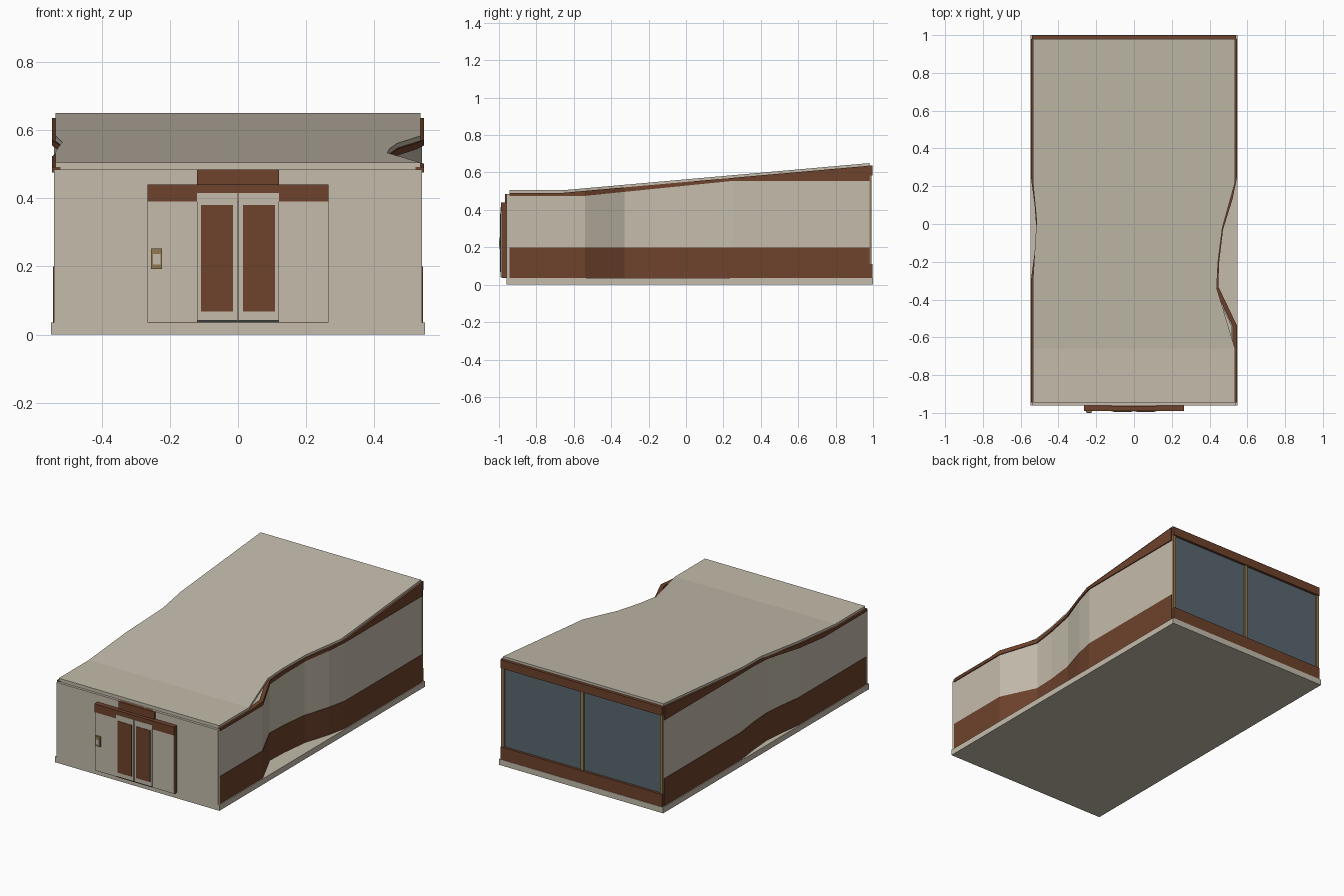
import bpy
import bmesh

if "Cube" in bpy.data.objects:
    bpy.data.objects.remove(bpy.data.objects["Cube"], do_unlink=True)


def material(name, rgb):
    m = bpy.data.materials.new(name)
    m.use_nodes = True
    m.diffuse_color = (*rgb, 1)
    bsdf = m.node_tree.nodes["Principled BSDF"]
    bsdf.inputs["Base Color"].default_value = (*rgb, 1)
    bsdf.inputs["Roughness"].default_value = 0.8
    return m


cream = material("cream", (0.55, 0.50, 0.41))
brown = material("brown", (0.156, 0.054, 0.025))
glass = material("blue grey glass", (0.098, 0.136, 0.159))
brass = material("brass", (0.29, 0.195, 0.08))
dark = material("dark grey", (0.04, 0.04, 0.04))


def loft(name, sections, mat):
    """Closed solid through a row of cross-sections."""
    bm = bmesh.new()
    rings = [[bm.verts.new(p) for p in s] for s in sections]
    n = len(rings[0])
    for a, b in zip(rings, rings[1:]):
        for i in range(n):
            j = (i + 1) % n
            bm.faces.new((a[i], a[j], b[j], b[i]))
    bm.faces.new(rings[0])
    bm.faces.new(rings[-1])
    bmesh.ops.recalc_face_normals(bm, faces=bm.faces)
    mesh = bpy.data.meshes.new(name)
    bm.to_mesh(mesh)
    bm.free()
    mesh.materials.append(mat)
    ob = bpy.data.objects.new(name, mesh)
    bpy.context.collection.objects.link(ob)
    return ob


def box(name, x, y, z, mat):
    return loft(name, [[(x[0], v, z[0]), (x[1], v, z[0]),
                        (x[1], v, z[1]), (x[0], v, z[1])] for v in y], mat)


def interp(points, v):
    """Value of a broken line at v."""
    for (a, fa), (b, fb) in zip(points, points[1:]):
        if v <= b:
            return fa + (fb - fa) * max(0, v - a) / (b - a)
    return points[-1][1]


# Plan outlines as (y, distance from the centre line)
W, FRONT, BACK = 0.54, -0.945, 0.98
left_wall = [(FRONT, W), (-0.54, W), (-0.33, 0.44), (-0.2, 0.445),
             (-0.03, 0.465), (0.13, 0.515), (0.25, W), (BACK, W)]
right_wall = [(FRONT, W), (-0.3, W), (-0.15, 0.52), (-0.04, 0.51),
              (0.1, 0.52), (0.25, W), (BACK, W)]
left_eave = [(FRONT, 0.535), (-0.66, 0.535), (-0.34, 0.438), (-0.2, 0.445),
             (-0.02, 0.468), (0.22, 0.535), (BACK, 0.535)]
right_eave = [(FRONT, 0.535), (-0.3, 0.535), (0.02, 0.516),
              (0.22, 0.535), (BACK, 0.535)]
# Heights along y
roof_line = [(FRONT, 0.505), (-0.66, 0.505), (BACK, 0.65)]
cream_line = [(FRONT, 0.475), (-0.54, 0.475), (0.25, 0.555), (BACK, 0.555)]


def wall_band(name, side, path, out, low, high, mat):
    """Strip of wall following a plan outline, between two height lines."""
    ys = sorted({p[0] for p in path + low + high})
    sections = []
    for y in ys:
        outer = interp(path, y) + out
        x0, x1 = side * (outer - 0.025), side * outer
        z0, z1 = interp(low, y), interp(high, y)
        sections.append([(x0, y, z0), (x1, y, z0), (x1, y, z1), (x0, y, z1)])
    loft(name, sections, mat)


def level(z):
    return [(FRONT, z), (BACK, z)]


# Floor slab
box("floor_slab", (-0.548, 0.548), (-0.96, 1.0), (0, 0.035), cream)

# Side walls: skirt, middle band and fascia under the roof
fascia_top = [(y, z - 0.014) for y, z in roof_line]
for side, label, path in ((1, "left", left_wall), (-1, "right", right_wall)):
    wall_band(label + "_skirt", side, path, 0.003, level(0.035), level(0.2), brown)
    wall_band(label + "_wall", side, path, 0, level(0.2), cream_line, cream)
    wall_band(label + "_fascia", side, path, 0.006, cream_line, fascia_top, brown)

# Roof slab with bays cut into both sides
sections = []
for y in sorted({p[0] for p in left_eave + right_eave + roof_line}):
    l, r, z = -interp(right_eave, y), interp(left_eave, y), interp(roof_line, y)
    sections.append([(l, y, z - 0.015), (r, y, z - 0.015), (r, y, z), (l, y, z)])
loft("roof", sections, cream)

# Front wall
box("front_wall", (-0.54, 0.54), (-0.96, -0.94), (0.035, 0.485), cream)
box("front_wall_cap", (-0.535, 0.535), (-0.945, -0.93), (0.48, 0.5), cream)

# Glazed back wall
box("back_glass", (-0.53, 0.53), (0.97, 0.983), (0.1, 0.6), glass)
box("back_sill", (-0.54, 0.54), (0.97, 0.998), (0.035, 0.11), brown)
box("back_header", (-0.54, 0.54), (0.97, 0.998), (0.585, 0.636), brown)
for label, x in (("right", -0.53), ("middle", 0), ("left", 0.53)):
    box(label + "_mullion", (x - 0.009, x + 0.009), (0.975, 0.992),
        (0.11, 0.585), brass)

# Entrance surround
box("entrance_header", (-0.265, 0.265), (-0.99, -0.95), (0.39, 0.44), brown)
box("entrance_upper_block", (-0.12, 0.12), (-0.968, -0.95), (0.44, 0.485), brown)
box("entrance_sill", (-0.12, 0.12), (-0.985, -0.95), (0.035, 0.042), dark)
for side, label in ((1, "left"), (-1, "right")):
    xs = sorted((side * 0.12, side * 0.265))
    box(label + "_entrance_backing", xs, (-0.983, -0.95), (0.035, 0.39), brown)
    box(label + "_entrance_panel", xs, (-0.987, -0.983), (0.037, 0.39), cream)
    # Sliding door and its inset panel
    xs = sorted((side * 0.002, side * 0.12))
    box(label + "_door", xs, (-0.992, -0.955), (0.042, 0.415), cream)
    xs = sorted((side * 0.014, side * 0.109))
    box(label + "_door_panel", xs, (-0.994, -0.991), (0.068, 0.38), brown)

# Entry keypad
box("keypad_frame", (-0.255, -0.223), (-0.997, -0.985), (0.192, 0.252), brass)
box("keypad_face", (-0.249, -0.227), (-1.0, -0.996), (0.205, 0.236), cream)
